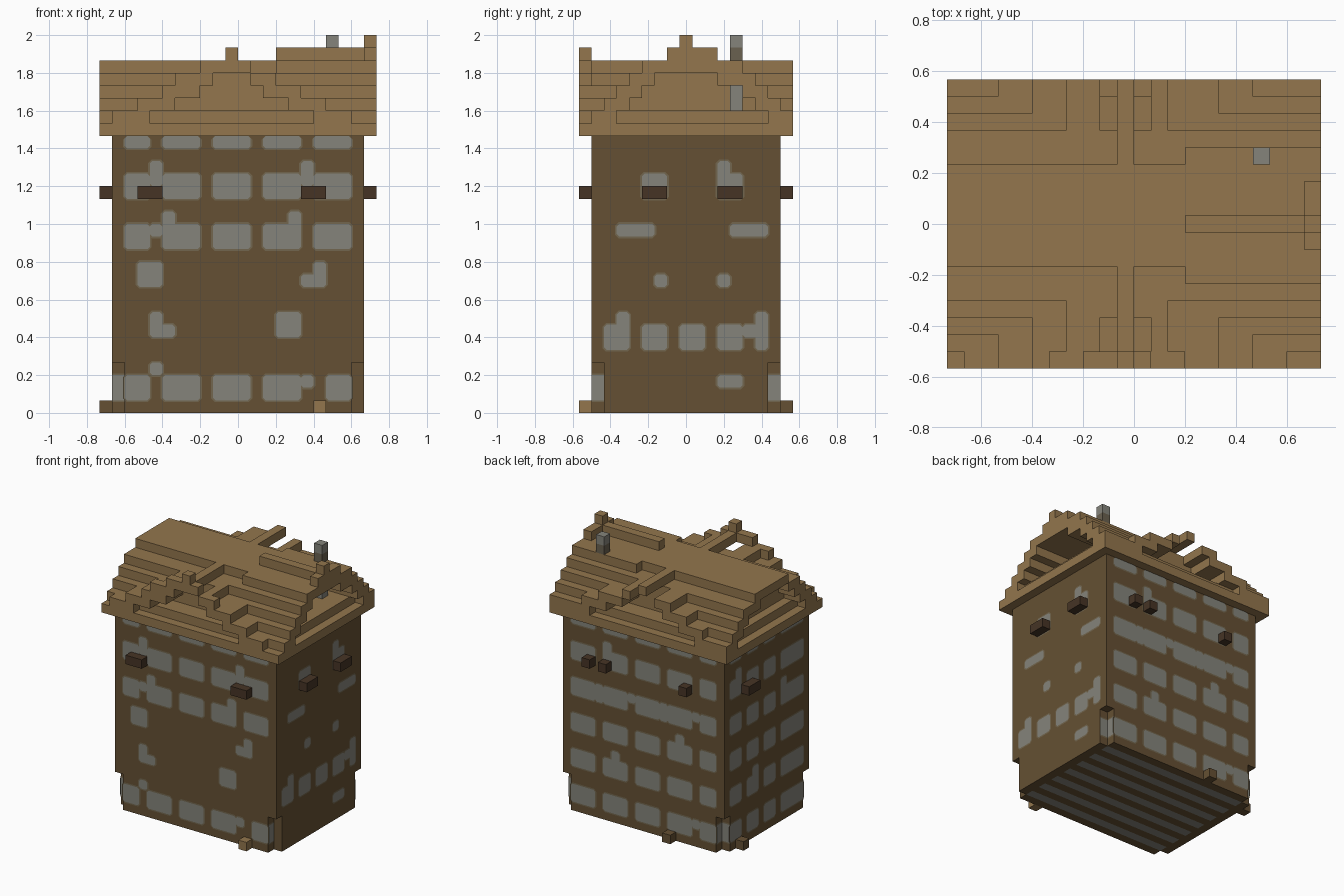
import bpy, bmesh
from mathutils import Vector

cube = bpy.data.objects.get("Cube")
if cube:
    bpy.data.objects.remove(cube)

U = 1 / 15                      # one block
NX, NY = 22, 17                 # plan size in blocks


def material(name, *rgb):
    lin = [((c / 255 + 0.055) / 1.055) ** 2.4 for c in rgb]
    m = bpy.data.materials.new(name)
    m.use_nodes = True
    m.diffuse_color = (*lin, 1)
    m.node_tree.nodes["Principled BSDF"].inputs["Base Color"].default_value = (*lin, 1)
    return m


wall = material("wall brown", 101, 80, 51)
tan = material("roof tan", 147, 118, 77)
dark = material("beam dark brown", 70, 52, 37)
stone = material("stone grey", 133, 132, 123)
edge = material("stone edge", 114, 102, 78)
flue = material("chimney taupe", 106, 97, 80)


def place(i, j, k):
    return Vector(((i - NX / 2) * U, (j - NY / 2) * U, k * U))


def make_object(name, bm, mats):
    me = bpy.data.meshes.new(name)
    bm.to_mesh(me)
    bm.free()
    for m in mats:
        me.materials.append(m)
    ob = bpy.data.objects.new(name, me)
    bpy.context.collection.objects.link(ob)
    return ob


def blocks(name, cells, mats, rule=lambda c, n: 0):
    """Skin a set of blocks: keep only the exposed sides."""
    cells, bm, verts = set(cells), bmesh.new(), {}
    for c in cells:
        for axis in range(3):
            for s in (0, 1):
                n = [0, 0, 0]
                n[axis] = 2 * s - 1
                if tuple(a + b for a, b in zip(c, n)) in cells:
                    continue
                ring = []
                for p, q in ((0, 0), (1, 0), (1, 1), (0, 1)):
                    v = list(c)
                    v[axis] += s
                    v[(axis + 1) % 3] += p
                    v[(axis + 2) % 3] += q
                    v = tuple(v)
                    if v not in verts:
                        verts[v] = bm.verts.new(place(*v))
                    ring.append(verts[v])
                f = bm.faces.new(ring if s else ring[::-1])
                f.material_index = rule(c, n)
    bmesh.ops.dissolve_limit(bm, angle_limit=0.01, verts=bm.verts[:],
                             edges=bm.edges[:], delimit={'MATERIAL'})
    return make_object(name, bm, mats)


def box(i0, i1, j0, j1, k0, k1):
    return [(i, j, k) for i in range(i0, i1) for j in range(j0, j1) for k in range(k0, k1)]


# Walls: one block cut from each foot corner, striped underside
body = [c for c in box(1, 21, 1, 16, 0, 22)
        if not (c[2] < 4 and c[0] in (1, 20) and c[1] in (1, 15))]
blocks("walls", body, [wall, stone],
       lambda c, n: int(n[2] < 0 and c[2] == 0 and c[1] % 2 == 0 and 1 < c[0] < 20))

# Roof: two crossing stepped gables, hollowed at the gable ends
main = {22: (0, 17), 23: (1, 17), 24: (2, 16), 25: (3, 15), 26: (4, 14), 27: (6, 12)}
cross = {22: (0, 22), 23: (1, 20), 24: (3, 18), 25: (5, 16), 26: (7, 13), 27: (10, 11)}
main_gap = {23: (3, 15), 24: (4, 14), 25: (5, 13), 26: (6, 11)}
cross_gap = {23: (4, 17), 24: (6, 15), 25: (8, 13), 26: (9, 12)}


def within(table, k, v, grow=0):
    a, b = table.get(k, (0, 0))
    return a - grow <= v < b + grow and a < b


def roof_block(c):
    i, j, k = c
    trim_x = 1 if k == 27 and i >= 14 else 0
    trim_y = 0 if j else {26: 1, 27: 2}.get(k, 0)
    if not (within(main, k, j, trim_x) or within(cross, k, i, trim_y)):
        return False
    if trim_y == 2 and i >= 12 and not within(main, k, j):
        return False
    ledge = k == 23             # shallow opening above the eaves floor
    if within(main_gap, k, j) and (i >= (21 if ledge else 17) or i < (1 if ledge else 2)):
        return False
    if within(cross_gap, k, i) and (j < (1 if ledge else 3) or j >= (16 if ledge else 14)):
        return False
    return True


roof = [c for c in box(0, NX, 0, NY, 22, 28) if roof_block(c)]
roof += box(14, 22, 8, 9, 28, 29) + box(21, 22, 7, 11, 28, 29) + [(21, 8, 29), (10, 0, 28)]
blocks("roof", roof, [tan])

blocks("chimney", box(18, 19, 12, 13, 24, 30), [stone, flue],
       lambda c, n: int(26 <= c[2] < 29))

# Beam ends under the eaves
beams = {"front_beam": [(3, 5, 0, 1), (16, 18, 0, 1)],
         "back_beam": [(17, 18, 16, 17), (15, 16, 16, 17), (5, 6, 16, 17)],
         "left_beam": [(21, 22, 5, 7), (21, 22, 11, 13)],
         "right_beam": [(0, 1, 11, 13)]}
for name, ends in beams.items():
    for n, e in enumerate(ends):
        blocks(f"{name}_{n + 1}", box(*e, 17, 18), [dark])

# Loose blocks on the ground
for name, cell, mat in (("front_ground_block", (17, 0, 0), tan),
                        ("back_ground_block", (7, 16, 0), wall),
                        ("side_ground_block", (0, 13, 0), wall)):
    blocks(name, [cell], [mat])

# Stone patches: cut-corner plates with a softer edge, on the four walls
SIDES = {"front": (1, 1, -1), "back": (1, 16, 1), "left": (0, 21, 1), "right": (0, 1, -1)}


def patches(name, side, rects, inset=0):
    axis, level, sign = SIDES[side]
    bm = bmesh.new()
    normal = Vector((0, 0, 0))
    normal[axis] = sign
    for a, b, lo, hi in rects:
        for mat, grow, cut, lift in ((0, 0, 0.2, 0.03), (1, 0.14, 0.3, 0.015)):
            u0, u1, w0, w1 = a - grow, b + grow, lo - grow, hi + grow
            w1 = min(w1, 22)
            if inset:
                u0, u1, cut = a, b, 0.01
            ring = [(u0 + cut, w0), (u1 - cut, w0), (u1, w0 + cut), (u1, w1 - cut),
                    (u1 - cut, w1), (u0 + cut, w1), (u0, w1 - cut), (u0, w0 + cut)]
            d = level + sign * (lift - inset)
            f = bm.faces.new([bm.verts.new(place(u, d, w) if axis else place(d, u, w))
                              for u, w in ring])
            f.normal_update()
            if f.normal.dot(normal) < 0:
                f.normal_flip()
            f.material_index = mat
    make_object(name, bm, [stone, edge])


def row(spans, k, height=2):
    return [(a, b, k, k + height) for a, b in spans]


wide = [(2, 4), (5, 8), (9, 12), (13, 16), (17, 20)]
side = [(2, 6), (7, 9), (10, 12), (13, 15)]

front = row(wide, 21, 1) + row(wide, 17) + row(wide, 13) + row(wide[:4] + [(18, 20)], 1)
front += [(4, 5, 18, 20), (16, 17, 18, 20), (4, 5, 14, 15), (5, 6, 14, 16), (15, 16, 14, 16),
          (3, 5, 10, 12), (16, 18, 10, 11), (17, 18, 10, 12), (4, 5, 6, 8), (4, 6, 6, 7),
          (14, 16, 6, 8), (16, 17, 2, 3), (4, 5, 3, 4)]
patches("front_stones", "front", front)

left = row([(2, 4), (5, 7), (8, 10), (11, 13)], 5)
left += [(5, 7, 17, 19), (11, 13, 17, 19), (11, 12, 17, 20), (3, 6, 14, 15), (12, 15, 14, 15),
         (6, 7, 10, 11), (11, 12, 10, 11), (3, 4, 5, 8), (13, 15, 6, 7), (14, 15, 5, 8),
         (11, 13, 2, 3)]
patches("left_stones", "left", left)

back = row(wide, 21, 1)
for k in (1, 5, 9, 13, 17):
    back += row(wide, k)
back += [(4, 5, 14, 15), (8, 9, 13, 15), (12, 13, 14, 15), (16, 17, 13, 15),
         (15, 16, 18, 20), (6, 7, 10, 12), (14, 15, 6, 8), (4, 5, 2, 3)]
patches("back_stones", "back", back)

right = row(side, 21, 1)
for k in (1, 5, 9, 13, 17):
    right += row(side, k)
right += [(13, 14, 18, 20), (5, 6, 14, 16), (10, 11, 6, 8)]
patches("right_stones", "right", right)

# Stone inside the notched foot corners
for name, where, spans in (("front_corner_stones", "front", [(1, 2)]),
                           ("back_corner_stones", "back", [(1, 2), (20, 21)]),
                           ("left_corner_stones", "left", [(1, 2), (15, 16)]),
                           ("right_corner_stones", "right", [(1, 2), (15, 16)])):
    patches(name, where, row(spans, 1), inset=1)
